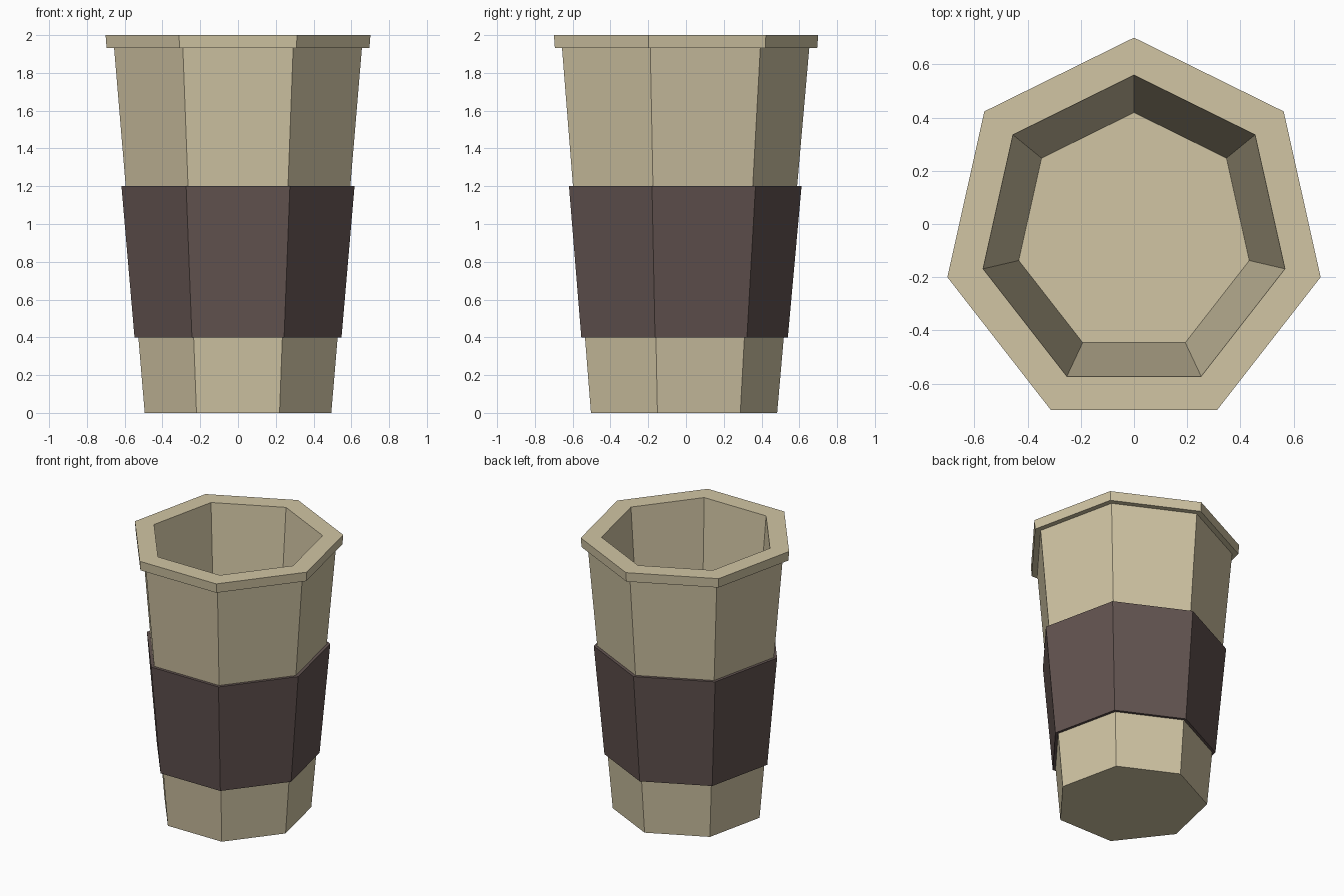
import bpy, bmesh, math

if "Cube" in bpy.data.objects:
    bpy.data.objects.remove(bpy.data.objects["Cube"])

SIDES = 7
Y_STRETCH = 1.0235   # cup is very slightly deeper than wide
Y_CENTRE = -0.036    # centres the heptagon's bounding box
HALF_WIDTH = math.cos(math.pi / 14)  # half width of a unit heptagon


def material(name, rgb):
    def linear(c):
        c /= 255
        return c / 12.92 if c <= 0.04045 else ((c + 0.055) / 1.055) ** 2.4
    m = bpy.data.materials.new(name)
    m.diffuse_color = (*map(linear, rgb), 1)
    m.use_nodes = True
    m.node_tree.nodes["Principled BSDF"].inputs["Base Color"].default_value = m.diffuse_color
    return m


def lathe(name, profile, mat, closed=False):
    """Sweep (half width, z) points round a heptagon with a corner at the back.
    Open profiles are capped at both ends; closed ones make a ring."""
    bm = bmesh.new()
    rings = []
    for half, z in profile:
        r = half / HALF_WIDTH
        ring = []
        for i in range(SIDES):
            a = math.pi / 2 + i * math.tau / SIDES
            ring.append(bm.verts.new((r * math.cos(a),
                                      r * math.sin(a) * Y_STRETCH + Y_CENTRE, z)))
        rings.append(ring)
    pairs = list(zip(rings, rings[1:]))
    if closed:
        pairs.append((rings[-1], rings[0]))
    else:
        bm.faces.new(rings[0])
        bm.faces.new(rings[-1])
    for lo, hi in pairs:
        for i in range(SIDES):
            j = (i + 1) % SIDES
            bm.faces.new((lo[i], lo[j], hi[j], hi[i]))
    bmesh.ops.recalc_face_normals(bm, faces=bm.faces)
    mesh = bpy.data.meshes.new(name)
    bm.to_mesh(mesh)
    bm.free()
    mesh.materials.append(mat)
    obj = bpy.data.objects.new(name, mesh)
    bpy.context.collection.objects.link(obj)
    return obj


cream = material("cream card", (209, 197, 164))
brown = material("brown sleeve", (99, 84, 81))

# Cup: tapered wall, overhanging rim, hollow inside down to the floor
lathe("cup", [(0.494, 0), (0.656, 1.932), (0.696, 1.932), (0.701, 2.0),
              (0.567, 2.0), (0.433, 0.25)], cream)

# Sleeve: tapered band wrapped round the middle
lathe("sleeve", [(0.522, 0.4), (0.548, 0.4), (0.617, 1.2), (0.59, 1.2)],
      brown, closed=True)
